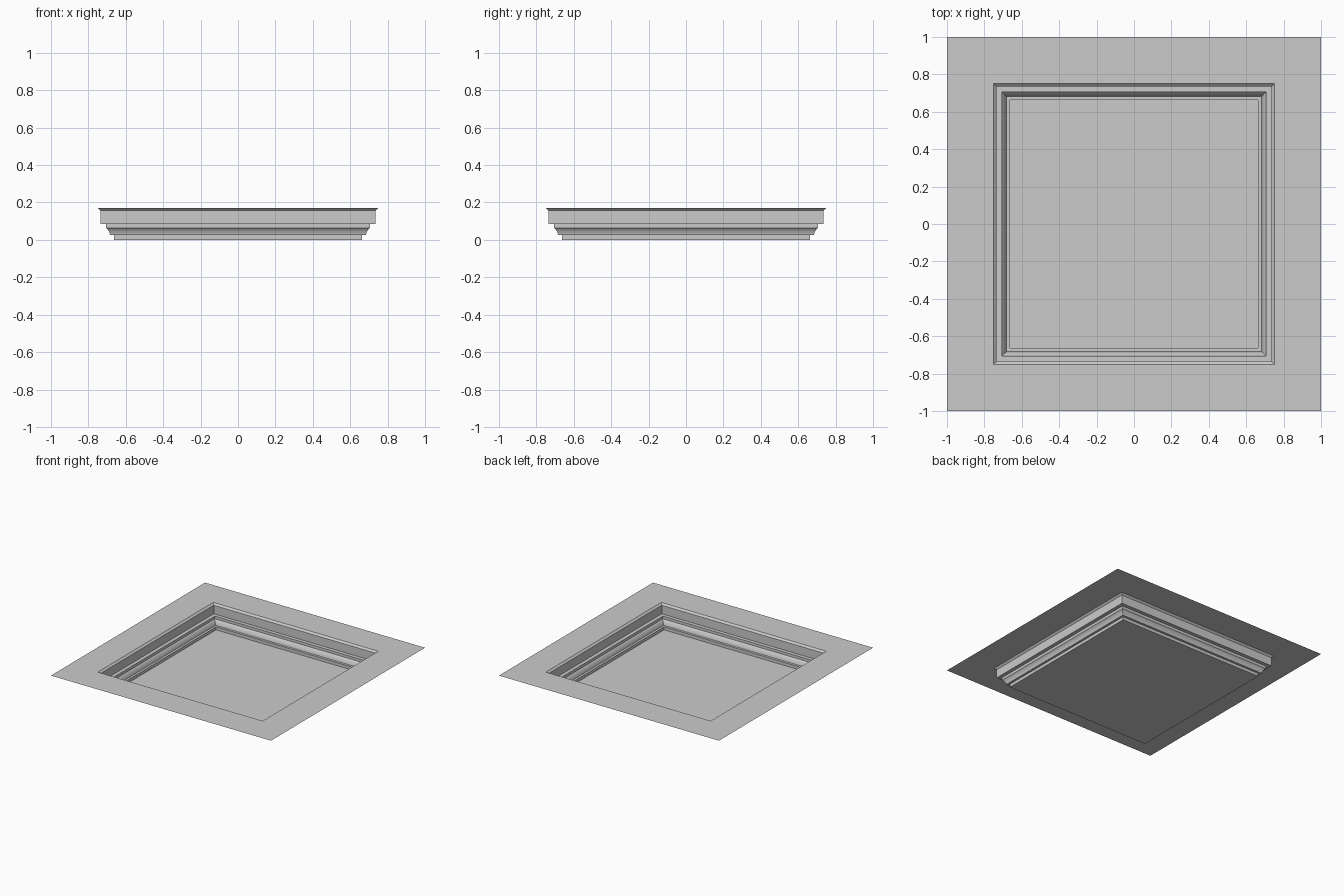
import bpy, bmesh
from math import sin, cos, radians

if "Cube" in bpy.data.objects:
    bpy.data.objects.remove(bpy.data.objects["Cube"], do_unlink=True)

# Single plain grey finish
grey = bpy.data.materials.new("plain_grey")
grey.use_nodes = True
grey.diffuse_color = (0.6, 0.6, 0.6, 1)
grey.node_tree.nodes["Principled BSDF"].inputs["Base Color"].default_value = grey.diffuse_color


def square_sweep(name, profile, fill=False):
    """Sweep a (half width, height) profile round a mitred square, outside to inside."""
    bm = bmesh.new()
    rings = [[bm.verts.new((sx * w, sy * w, z))
              for sx, sy in ((-1, -1), (1, -1), (1, 1), (-1, 1))]
             for w, z in profile]
    for outer, inner in zip(rings, rings[1:]):
        for i in range(4):
            j = (i + 1) % 4
            bm.faces.new((outer[i], outer[j], inner[j], inner[i]))
    if fill:
        bm.faces.new(rings[-1])
    mesh = bpy.data.meshes.new(name)
    bm.to_mesh(mesh)
    bm.free()
    mesh.materials.append(grey)
    obj = bpy.data.objects.new(name, mesh)
    bpy.context.collection.objects.link(obj)
    return obj


TOP, LEDGE, COVE_TOP, COVE_BASE = 0.17, 0.086, 0.064, 0.025

# Flat ceiling border around the recess
square_sweep("ceiling_border", [(1.0, TOP), (0.75, TOP)])

# Chamfered rim, upright wall and ledge
square_sweep("upper_frame", [(0.75, TOP), (0.735, 0.156), (0.735, LEDGE), (0.705, LEDGE)])

# Gently curved cove moulding with its lower step
cove = []
for step in range(5):
    t = step / 4
    a = radians(90 * (1 - t))
    # halfway between a quarter ellipse and a straight bevel
    in_amount = (cos(a) + t) / 2
    up_amount = (sin(a) + 1 - t) / 2
    cove.append((0.705 - 0.022 * in_amount,
                 COVE_BASE + (COVE_TOP - COVE_BASE) * up_amount))
square_sweep("cove_moulding", [(0.705, LEDGE)] + cove + [(0.664, COVE_BASE)])

# Sunken central panel with its short upright edge
square_sweep("centre_panel", [(0.664, COVE_BASE), (0.664, 0)], fill=True)
